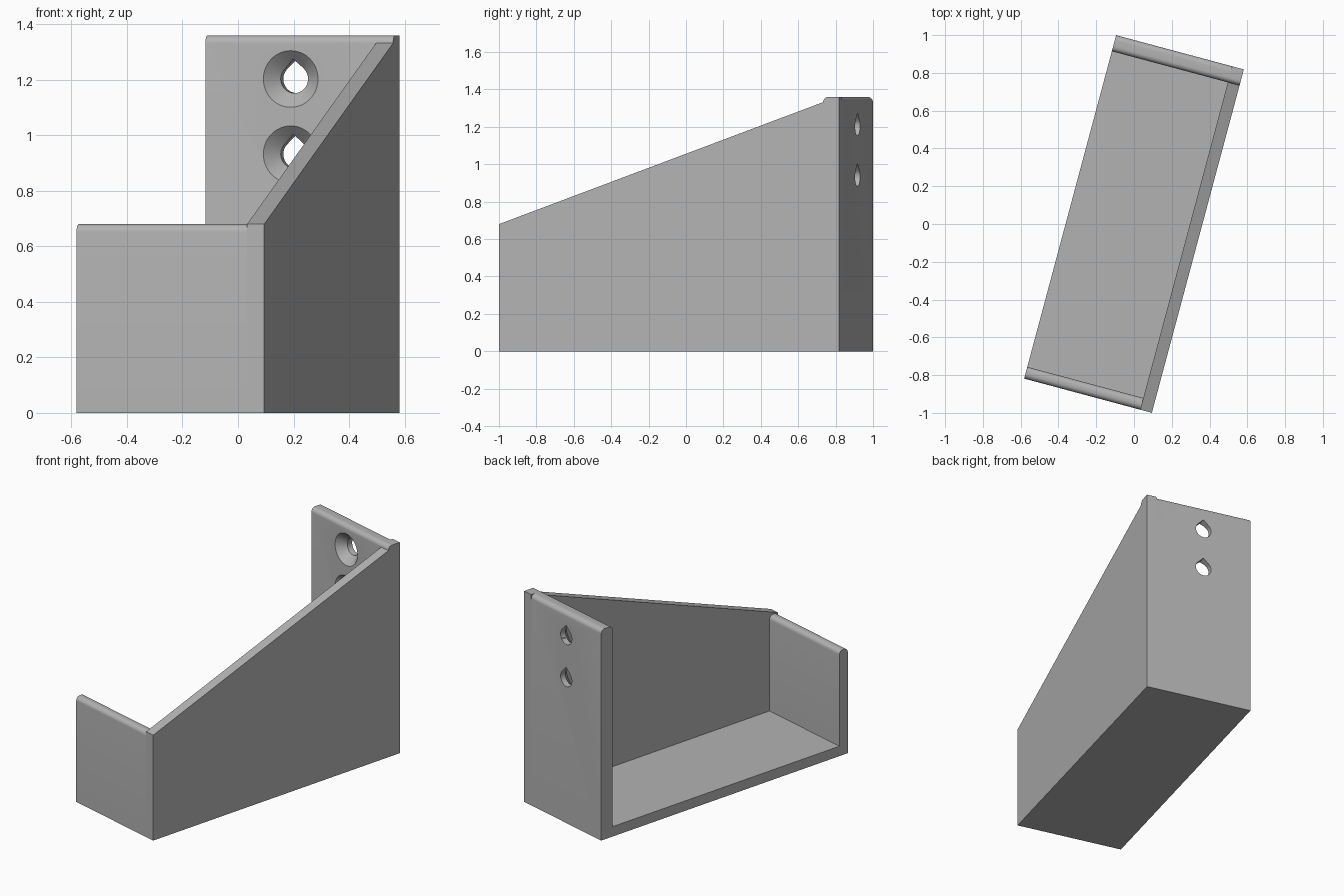
import bpy, bmesh
from math import pi, sin, cos, radians

if "Cube" in bpy.data.objects:
    bpy.data.objects.remove(bpy.data.objects["Cube"], do_unlink=True)

HALF_W, HALF_L = 0.35, 0.941      # half width and half length of the bin
WALL, BACK = 0.064, 0.088         # wall thicknesses
LOW, HIGH = 0.68, 1.36            # front and back heights
R = 0.028                         # rounding of the top edges
INNER_X = HALF_W - WALL
BACK_Y = HALF_L - BACK

gray = bpy.data.materials.new("plain gray")
gray.use_nodes = True
gray.diffuse_color = (0.45, 0.45, 0.45, 1)
gray.node_tree.nodes["Principled BSDF"].inputs["Base Color"].default_value = gray.diffuse_color


def arc(cy, cz, start, end, r=R, steps=8):
    angles = [radians(start + (end - start) * i / steps) for i in range(steps + 1)]
    return [(cy + r * cos(a), cz + r * sin(a)) for a in angles]


def make_object(name, bm):
    bmesh.ops.recalc_face_normals(bm, faces=bm.faces)
    mesh = bpy.data.meshes.new(name)
    bm.to_mesh(mesh)
    bm.free()
    mesh.materials.append(gray)
    obj = bpy.data.objects.new(name, mesh)
    bpy.context.collection.objects.link(obj)
    return obj


def prism(name, points, direction):
    """Extrude a closed outline of 3D points along a direction."""
    bm = bmesh.new()
    face = bm.faces.new([bm.verts.new(p) for p in points])
    moved = bmesh.ops.extrude_face_region(bm, geom=[face], use_keep_orig=True)["geom"]
    bmesh.ops.translate(bm, vec=direction,
                        verts=[v for v in moved if isinstance(v, bmesh.types.BMVert)])
    return make_object(name, bm)


def combine(target, other, operation):
    mod = target.modifiers.new(operation.title(), "BOOLEAN")
    mod.operation, mod.solver, mod.object = operation, "EXACT", other
    bpy.context.view_layer.objects.active = target
    bpy.ops.object.modifier_apply(modifier=mod.name)
    bpy.data.objects.remove(other, do_unlink=True)


# Floor, front wall and back wall as one U-shaped outline with rounded tops
outline = [(-HALF_L, 0), (HALF_L, 0)]
outline += arc(HALF_L - R, HIGH - R, 0, 90) + arc(BACK_Y + R, HIGH - R, 90, 180)
outline += [(BACK_Y, WALL), (WALL - HALF_L, WALL)]
outline += arc(WALL - HALF_L - R, LOW - R, 0, 90) + arc(R - HALF_L, LOW - R, 90, 180)
body = prism("wall_bin", [(-HALF_W, y, z) for y, z in outline], (INNER_X + HALF_W, 0, 0))

# Sloping side wall with square outer corners
outline = [(-HALF_L, 0), (HALF_L, 0), (HALF_L, HIGH)]
outline += arc(BACK_Y + R, HIGH - R, 90, 180) + [(-HALF_L, LOW)]
side = prism("side_wall", [(INNER_X, y, z) for y, z in outline], (WALL, 0, 0))
combine(body, side, "UNION")

# Countersunk teardrop screw holes through the back wall
HOLE_X = (INNER_X - HALF_W) / 2
HOLE_R, SINK_R = 0.051, 0.102
for z in (1.203, 0.932):
    drop = arc(HOLE_X, z, 135, 405, HOLE_R, 36) + [(HOLE_X, z + HOLE_R * 2 ** 0.5)]
    hole = prism("screw_hole", [(x, BACK_Y - 0.02, h) for x, h in drop], (0, BACK + 0.04, 0))
    combine(body, hole, "DIFFERENCE")
    extra = 0.01
    depth = SINK_R - HOLE_R
    bpy.ops.mesh.primitive_cone_add(
        vertices=48, radius1=SINK_R + extra, radius2=HOLE_R, depth=depth + extra,
        location=(HOLE_X, BACK_Y + (depth - extra) / 2, z), rotation=(-pi / 2, 0, 0))
    combine(body, bpy.context.object, "DIFFERENCE")

# Clean flat faces, turn the bin and shade its rounded edges
bm = bmesh.new()
bm.from_mesh(body.data)
bmesh.ops.remove_doubles(bm, verts=bm.verts, dist=0.0001)
bmesh.ops.dissolve_limit(bm, angle_limit=radians(0.5), verts=bm.verts, edges=bm.edges)
bm.to_mesh(body.data)
bm.free()
body.rotation_euler.z = radians(-15)
bpy.ops.object.select_all(action="DESELECT")
body.select_set(True)
bpy.context.view_layer.objects.active = body
bpy.ops.object.shade_smooth_by_angle(angle=radians(30))
